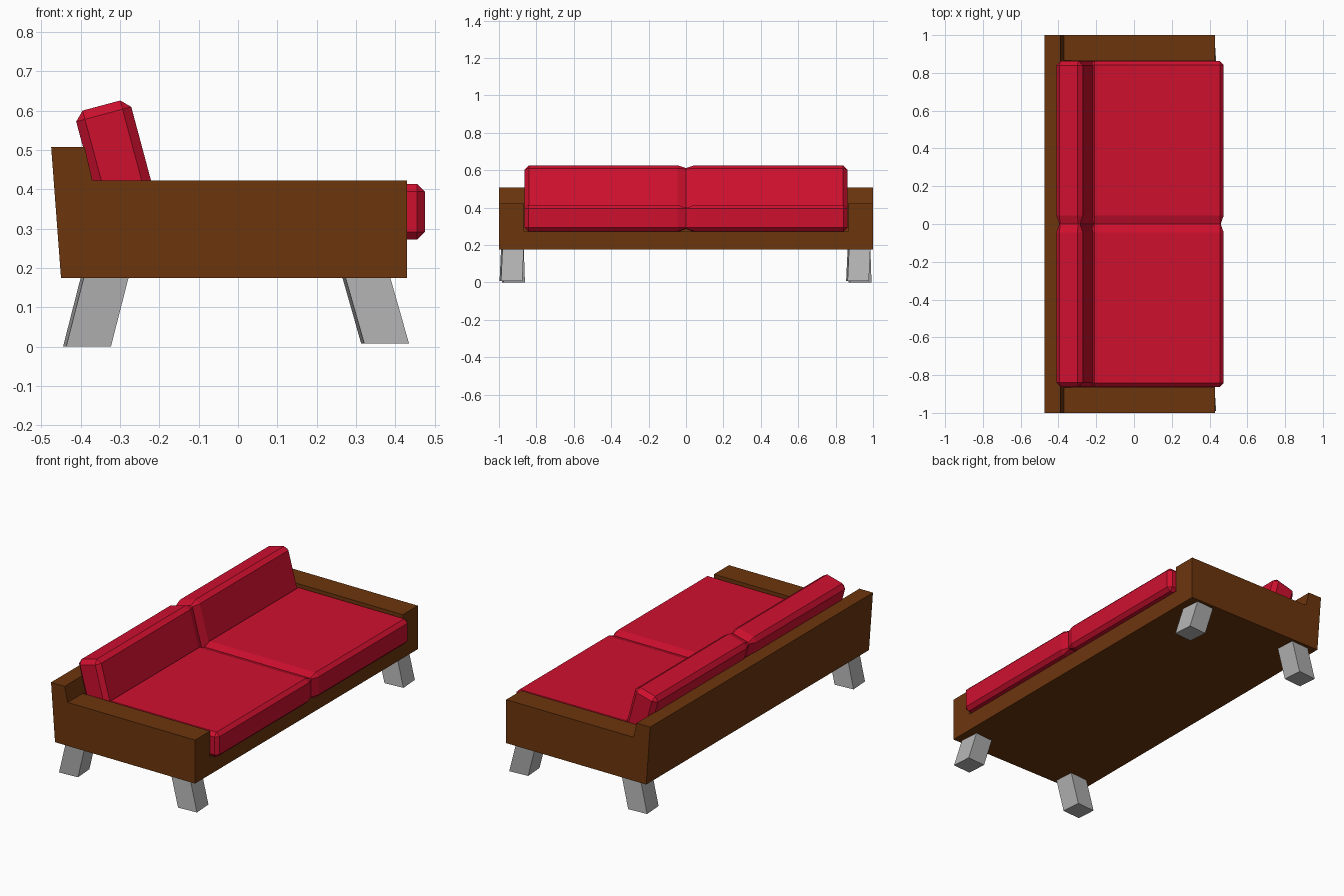
import bpy
import bmesh
from math import radians, sin, cos

if "Cube" in bpy.data.objects:
    bpy.data.objects.remove(bpy.data.objects["Cube"])


def material(name, rgb):
    m = bpy.data.materials.new(name)
    m.diffuse_color = (*rgb, 1.0)
    m.use_nodes = True
    m.node_tree.nodes["Principled BSDF"].inputs["Base Color"].default_value = m.diffuse_color
    return m


WOOD = material("brown wood", (0.15, 0.036, 0.004))
FABRIC = material("red fabric", (0.62, 0.005, 0.028))
METAL = material("grey leg", (0.45, 0.45, 0.45))


def loft(name, sections, mat):
    """Skin a list of matching closed rings and cap both ends."""
    bm = bmesh.new()
    rings = [[bm.verts.new(p) for p in ring] for ring in sections]
    n = len(rings[0])
    for a, b in zip(rings, rings[1:]):
        for i in range(n):
            j = (i + 1) % n
            bm.faces.new((a[i], a[j], b[j], b[i]))
    bm.faces.new(rings[0])
    bm.faces.new(rings[-1])
    bmesh.ops.remove_doubles(bm, verts=bm.verts, dist=0.0005)
    bmesh.ops.recalc_face_normals(bm, faces=bm.faces)
    me = bpy.data.meshes.new(name)
    bm.to_mesh(me)
    bm.free()
    me.materials.append(mat)
    ob = bpy.data.objects.new(name, me)
    bpy.context.collection.objects.link(ob)
    return ob


def extrude_y(name, profile, y0, y1, mat):
    return loft(name, [[(x, y, z) for x, z in profile] for y in (y0, y1)], mat)


def cushion(name, cx, cz, w, h, tilt, c):
    """Chamfered pad along y, with a pinched seam in the middle."""
    t = radians(tilt)

    def ring(y, inset):
        a, b, k = w / 2 - inset, h / 2 - inset, c - inset
        pts = [(a - k, b), (a, b - k), (a, k - b), (a - k, -b),
               (k - a, -b), (-a, k - b), (-a, b - k), (k - a, b)]
        return [(cx + u * cos(t) - v * sin(t), y,
                 cz + u * sin(t) + v * cos(t)) for u, v in pts]

    stations = [(-0.863, c), (-0.863 + c, 0), (-0.045, 0), (0, 0.016),
                (0.045, 0), (0.863 - c, 0), (0.863, c)]
    return loft(name, [ring(y, i) for y, i in stations], FABRIC)


# Wooden frame: two stepped arms, with the deck and backrest between
arm = [(-0.45, 0.175), (0.43, 0.175), (0.43, 0.422), (-0.37, 0.422),
       (-0.39, 0.508), (-0.475, 0.508)]
deck = [(-0.45, 0.175), (0.43, 0.175), (0.43, 0.272), (-0.335, 0.272),
        (-0.39, 0.508), (-0.475, 0.508)]
extrude_y("right_arm", arm, -1.0, -0.865, WOOD)
extrude_y("left_arm", arm, 0.865, 1.0, WOOD)
extrude_y("deck_and_back", deck, -0.865, 0.865, WOOD)

# Cushions
cushion("seat_cushion", 0.1225, 0.343, 0.705, 0.142, 0, 0.02)
cushion("back_cushion", -0.303, 0.448, 0.145, 0.342, 15, 0.023)


# Splayed legs, slightly turned
def leg(name, top, foot, z0):
    t = radians(4)
    corners = [(-0.057, -0.057), (0.057, -0.057), (0.057, 0.057), (-0.057, 0.057)]
    rings = [[(x + u * cos(t) - v * sin(t), y + u * sin(t) + v * cos(t), z)
              for u, v in corners]
             for (x, y), z in ((top, 0.18), (foot, z0))]
    loft(name, rings, METAL)


for side, y in (("right", -0.928), ("left", 0.925)):
    leg(side + "_front_leg", (0.325, y), (0.374, y - 0.008), 0.008)
    leg(side + "_back_leg", (-0.338, y), (-0.384, y + 0.006), 0.0)
